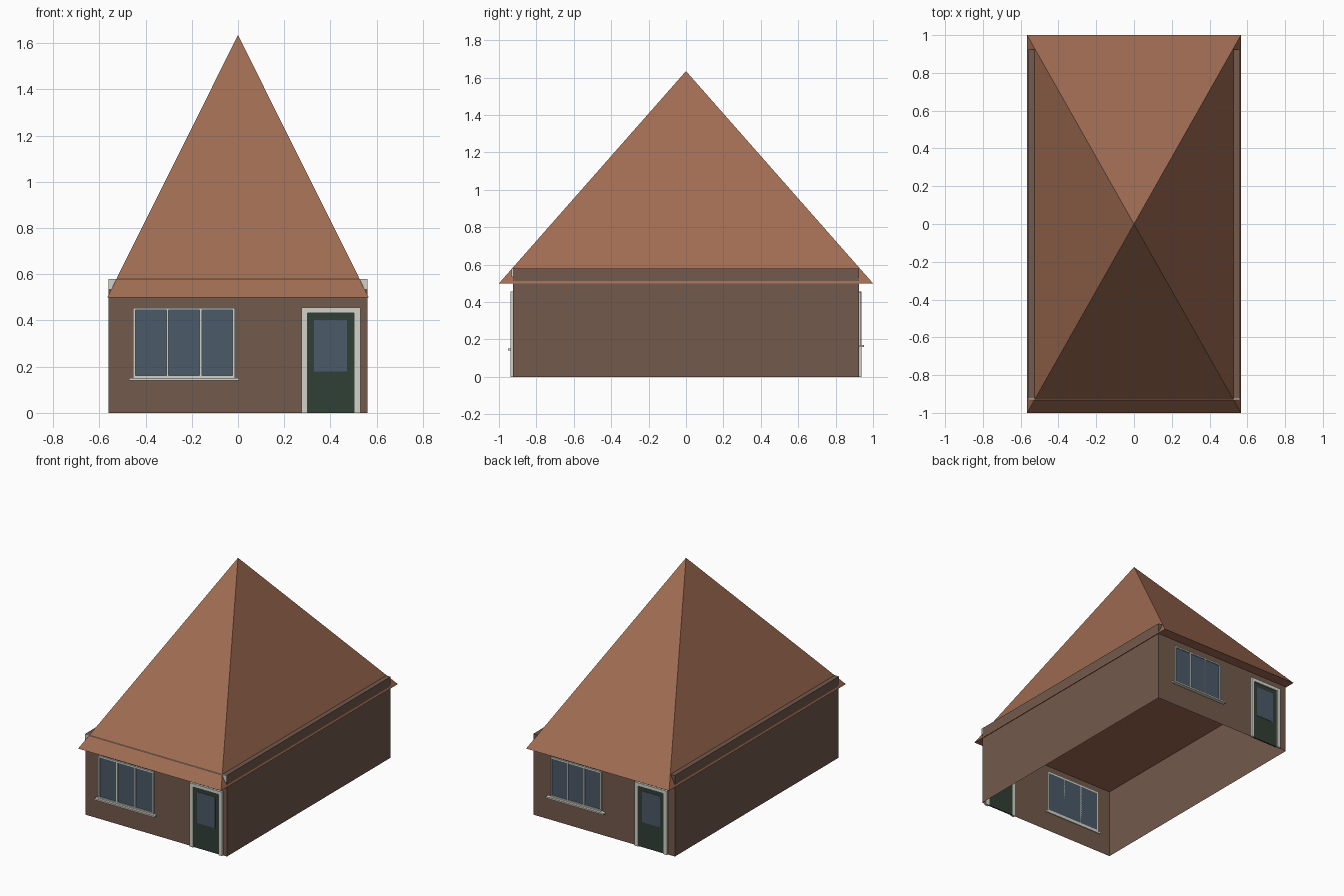
import bpy, bmesh

if "Cube" in bpy.data.objects:
    bpy.data.objects.remove(bpy.data.objects["Cube"])

def material(name, rgb):
    m = bpy.data.materials.new(name)
    m.diffuse_color = (*rgb, 1)
    m.use_nodes = True
    m.node_tree.nodes["Principled BSDF"].inputs["Base Color"].default_value = m.diffuse_color
    return m

BRICK = material("brick", (0.17, 0.10, 0.07))
TILE = material("tile", (0.35, 0.15, 0.085))
WHITE = material("white_paint", (0.65, 0.65, 0.59))
GLASS = material("glass", (0.07, 0.10, 0.14))
GREEN = material("green_paint", (0.03, 0.05, 0.035))

def finish(bm, name, mat):
    bmesh.ops.recalc_face_normals(bm, faces=bm.faces)
    me = bpy.data.meshes.new(name)
    bm.to_mesh(me)
    bm.free()
    me.materials.append(mat)
    ob = bpy.data.objects.new(name, me)
    bpy.context.collection.objects.link(ob)
    return ob

def add_box(bm, x, y, z):
    """Add a box from (min, max) ranges; returns its vertices."""
    verts = bmesh.ops.create_cube(bm, size=1)["verts"]
    for v in verts:
        v.co = [r[0] if c < 0 else r[1] for c, r in zip(v.co, (x, y, z))]
    return verts

def boxes(name, mat, side, items):
    """Boxes seen from outside a gable: x, depth out from centre, z.
    side 1 is the front, -1 the back (turned half a circle)."""
    bm = bmesh.new()
    for x, d, z in items:
        add_box(bm, sorted(side * v for v in x), sorted(-side * v for v in d), z)
    return finish(bm, name, mat)

W, D, H = 0.56, 0.925, 0.58

# walls: open underneath, flat top poking through the roof edge
bm = bmesh.new()
add_box(bm, (-W, W), (-D, D), (0, H))
bmesh.ops.delete(bm, geom=[f for f in bm.faces if f.calc_center_median().z < 0.01],
                 context='FACES_ONLY')
finish(bm, "walls", BRICK)

# pyramid roof with closed underside
bm = bmesh.new()
base = [bm.verts.new(p) for p in ((-0.566, -1, 0.5), (0.566, -1, 0.5),
                                  (0.566, 1, 0.5), (-0.566, 1, 0.5))]
apex = bm.verts.new((0, 0, 1.635))
bm.faces.new(base)
for i in range(4):
    bm.faces.new((base[i], base[(i + 1) % 4], apex))
finish(bm, "roof", TILE)

# white board along the top of the front wall
boxes("front_trim", WHITE, 1, [((-W, W), (D, 0.932), (0.535, H))])

def window(label, side, x0, x1, z0, z1, sill):
    t = 0.01
    out = (D - 0.005, 0.935)
    bars = [((x0, x1), out, (z0, z0 + t)), ((x0, x1), out, (z1 - t, z1))]
    for i in range(4):
        x = x0 + (x1 - x0 - t) * i / 3
        bars.append(((x, x + t), out, (z0 + t, z1 - t)))
    boxes(label + "_window_frame", WHITE, side, bars)
    boxes(label + "_window_glass", GLASS, side,
          [((x0 + t, x1 - t), (D - 0.005, 0.928), (z0 + t, z1 - t))])
    boxes(label + "_window_sill", WHITE, side, [(sill, (D - 0.005, 0.952), (z0 - 0.011, z0))])

def door(label, side, x0, x1):
    a, b, top = x0 + 0.026, x1 - 0.03, 0.433
    out = (D - 0.005, 0.938)
    boxes(label + "_door_frame", WHITE, side, [
        ((x0, a), out, (0, 0.457)), ((b, x1), out, (0, 0.457)), ((a, b), out, (top, 0.457))])
    boxes(label + "_door_leaf", GREEN, side, [((a, b), (D - 0.005, 0.929), (0, top))])
    boxes(label + "_door_glass", GLASS, side,
          [((a + 0.028, b - 0.03), (D, 0.931), (0.18, 0.402))])

# front and back openings
window("front", 1, -0.454, -0.013, 0.151, 0.455, (-0.472, 0.004))
window("back", -1, -0.42, -0.018, 0.171, 0.455, (-0.445, 0.012))
door("front", 1, 0.274, 0.531)
door("back", -1, 0.25, 0.505)
